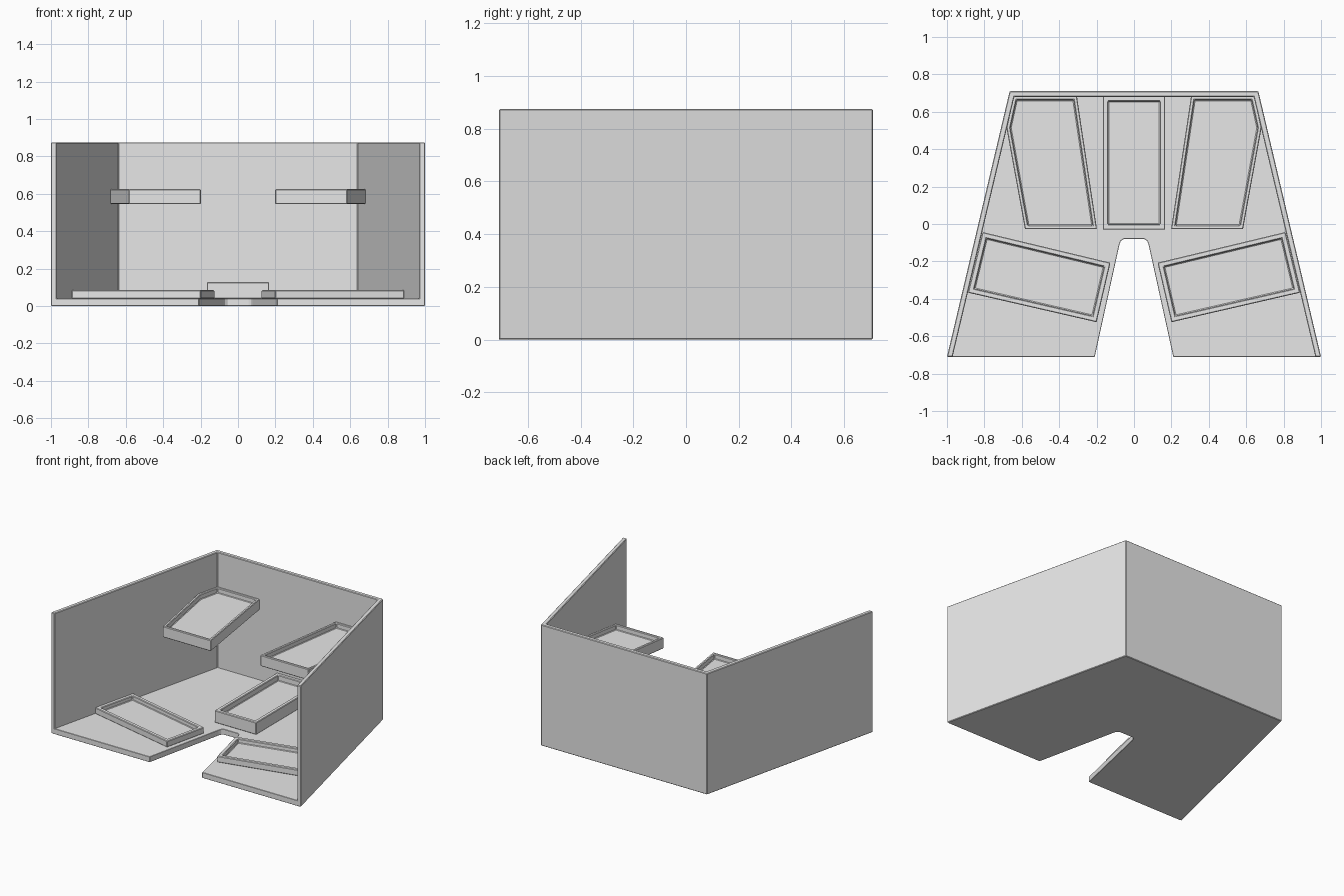
import bpy
import bmesh

cube = bpy.data.objects.get("Cube")
if cube:
    bpy.data.objects.remove(cube, do_unlink=True)

GREY = (0.8, 0.8, 0.8, 1.0)
mat = bpy.data.materials.new("plain grey")
mat.use_nodes = True
mat.diffuse_color = GREY
mat.node_tree.nodes["Principled BSDF"].inputs["Base Color"].default_value = GREY


def prism(name, outline, low, high, rim=0.0, depth=0.0, bevel=0.004):
    """Extrude an outline upward; a rim sinks a recess into the top."""
    bm = bmesh.new()
    base = bm.faces.new([bm.verts.new((x, y, low)) for x, y in outline])
    ext = bmesh.ops.extrude_face_region(bm, geom=[base])["geom"]
    top_verts = [g for g in ext if isinstance(g, bmesh.types.BMVert)]
    top = [g for g in ext if isinstance(g, bmesh.types.BMFace)][0]
    bmesh.ops.translate(bm, verts=top_verts, vec=(0, 0, high - low))
    bmesh.ops.recalc_face_normals(bm, faces=bm.faces[:])
    if rim:
        bmesh.ops.inset_region(bm, faces=[top], thickness=rim, use_even_offset=True)
        bmesh.ops.inset_region(bm, faces=[top], thickness=0.001, use_even_offset=True)
        bmesh.ops.translate(bm, verts=top.verts[:], vec=(0, 0, -depth))
    mesh = bpy.data.meshes.new(name)
    bm.to_mesh(mesh)
    bm.free()
    mesh.materials.append(mat)
    obj = bpy.data.objects.new(name, mesh)
    bpy.context.collection.objects.link(obj)
    mod = obj.modifiers.new("soft edges", "BEVEL")
    mod.width = bevel
    mod.segments = 1
    mod.limit_method = "ANGLE"
    return obj


def mirrored(half):
    """Complete a symmetric outline from its +x half."""
    return half + [(-x, y) for x, y in reversed(half)]


# Floor plate with the entry notch
prism("floor", mirrored([(0.055, -0.08), (0.07, -0.09), (0.078, -0.11), (0.21, -0.71),
                         (0.99, -0.71), (0.66, 0.70)]), 0.0, 0.04, bevel=0.002)

# Three splayed walls in one piece
prism("walls", mirrored([(0.64, 0.68), (0.97, -0.71), (1.0, -0.71), (0.665, 0.71)]), 0.0, 0.875)

# Central raised tray against the back wall
prism("centre_tray", mirrored([(0.167, -0.03), (0.167, 0.685)]),
      0.04, 0.128, rim=0.028, depth=0.04)

# Paired trays: low ones on the floor, high ones fixed to the walls
low_tray = [(0.81, -0.043), (0.126, -0.207), (0.2, -0.525), (0.888, -0.367)]
high_tray = [(0.645, 0.683), (0.305, 0.683), (0.198, -0.028), (0.583, -0.028), (0.682, 0.515)]
for side, s in (("left", 1), ("right", -1)):
    prism(side + "_floor_tray", [(s * x, y) for x, y in low_tray],
          0.04, 0.085, rim=0.028, depth=0.03)
    prism(side + "_wall_tray", [(s * x, y) for x, y in high_tray],
          0.545, 0.625, rim=0.02, depth=0.035)
